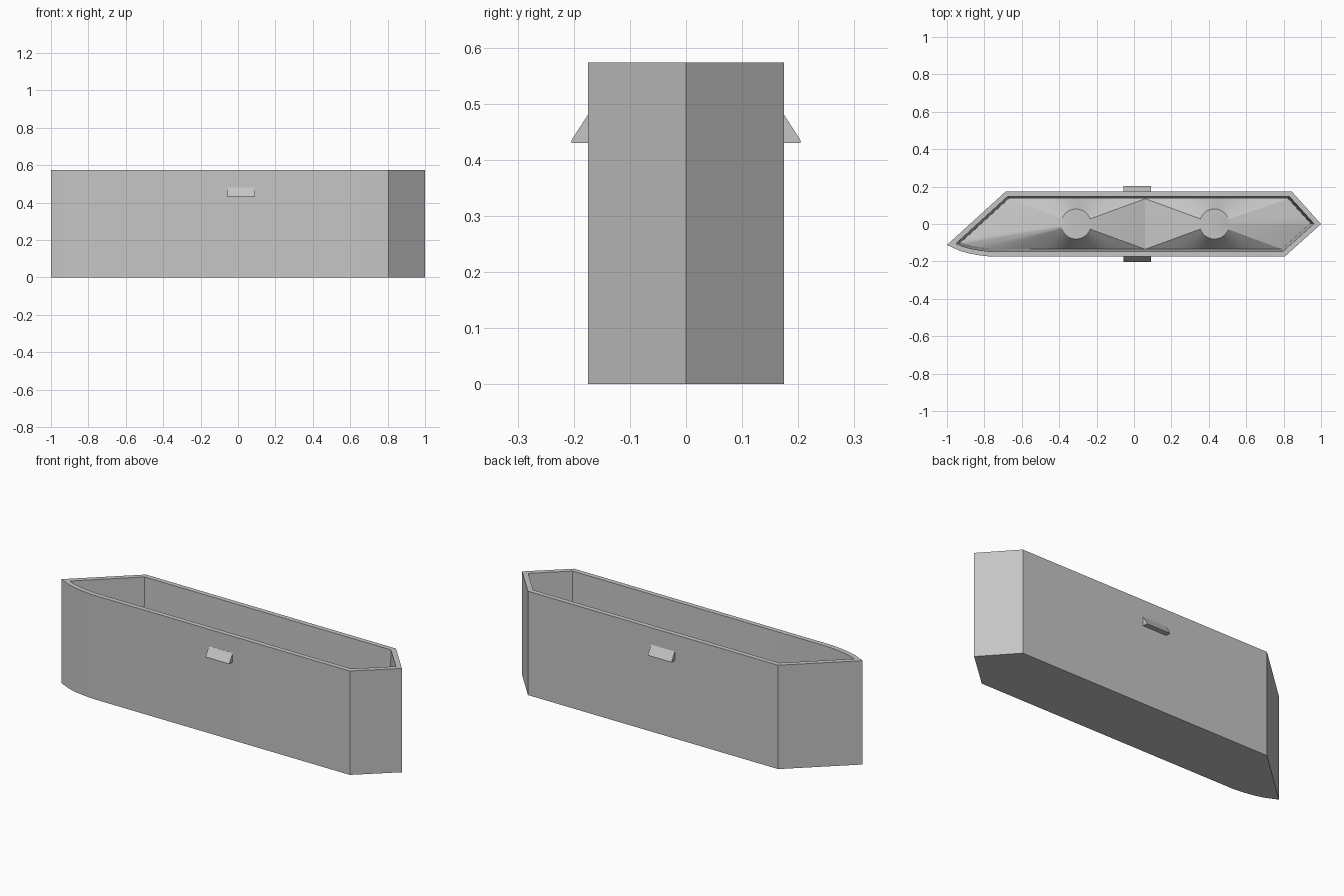
import bpy, bmesh, math
from mathutils import Vector

if "Cube" in bpy.data.objects:
    bpy.data.objects.remove(bpy.data.objects["Cube"])

H = 0.573          # height of the box
FLOOR = 0.05       # floor level along the inner walls
PEG = 0.14         # level of the round mound tops
MID = 0.06         # x of the valley between the mounds

grey = bpy.data.materials.new("light grey")
grey.diffuse_color = (0.56, 0.56, 0.56, 1)
grey.use_nodes = True
grey.node_tree.nodes["Principled BSDF"].inputs["Base Color"].default_value = grey.diffuse_color

# plan outline, counter-clockwise, with a rounded front left corner
OUTLINE = [(-1, -.112), (-.93, -.144), (-.88, -.158), (-.83, -.167), (-.77, -.174),
           (.805, -.175), (1, 0), (.842, .175), (-.685, .175)]


def inset(points, d):
    """Move every edge of a counter-clockwise polygon inwards by d."""
    out = []
    for i, p in enumerate(points):
        p = Vector(p)
        a = (p - Vector(points[i - 1])).normalized()
        b = (Vector(points[(i + 1) % len(points)]) - p).normalized()
        na, nb = Vector((-a.y, a.x)), Vector((-b.y, b.x))
        out.append(p + (na + nb) * d / (1 + na.dot(nb)))
    return out


def finish(name, bm, angle=25):
    bmesh.ops.remove_doubles(bm, verts=bm.verts, dist=1e-5)
    bmesh.ops.recalc_face_normals(bm, faces=bm.faces)
    mesh = bpy.data.meshes.new(name)
    bm.to_mesh(mesh)
    bm.free()
    mesh.materials.append(grey)
    ob = bpy.data.objects.new(name, mesh)
    bpy.context.collection.objects.link(ob)
    bpy.ops.object.select_all(action='DESELECT')
    ob.select_set(True)
    bpy.context.view_layer.objects.active = ob
    bpy.ops.object.shade_smooth_by_angle(angle=math.radians(angle))
    return ob


# open box: base, outer wall, rim and slightly tapered inner wall
inner = inset(OUTLINE, .04)
bm = bmesh.new()
loops = [[bm.verts.new((p[0], p[1], z)) for p in pts] for pts, z in
         ((OUTLINE, 0), (OUTLINE, H), (inset(OUTLINE, .027), H), (inner, FLOOR))]
n = len(OUTLINE)
for lo, hi in zip(loops, loops[1:]):
    for i in range(n):
        j = (i + 1) % n
        bm.faces.new((lo[i], lo[j], hi[j], hi[i]))
bm.faces.new(loops[0])
bm.faces.new(loops[-1])
finish("box_shell", bm)


def reach(cx, ang):
    """Point where a ray from a mound centre meets the inner wall or the valley."""
    d = Vector((math.cos(ang), math.sin(ang)))
    c = Vector((cx, 0))
    best = 9.0
    for i in range(n):
        p, q = inner[i], inner[(i + 1) % n]
        e = q - p
        den = d.cross(e)
        if abs(den) > 1e-9:
            t = (p - c).cross(e) / den
            s = (p - c).cross(d) / den
            if t > 0 and -1e-6 <= s <= 1 + 1e-6:
                best = min(best, t)
    side = MID - cx
    if d.x * side > 1e-9:
        best = min(best, side / d.x)
    return c + d * best


# two flat-topped mounds that flare out to fill the floor
for name, cx in (("left_floor_mound", -.31), ("right_floor_mound", .43)):
    angles = [math.tau * k / 48 - math.pi for k in range(48)]
    corners = [p for p in inner if (p.x - MID) * (cx - MID) > 0]
    corners += [Vector((MID, y)) for y in (inner[5].y, inner[7].y)]
    angles += [math.atan2(p.y, p.x - cx) for p in corners]
    angles = sorted(set(round(a, 6) for a in angles))
    bm = bmesh.new()
    top = [bm.verts.new((cx + .08 * math.cos(a), .08 * math.sin(a), PEG)) for a in angles]
    rim = [bm.verts.new((*reach(cx, a), FLOOR + .001)) for a in angles]
    bm.faces.new(top)
    for i in range(len(angles)):
        j = (i + 1) % len(angles)
        bm.faces.new((rim[i], rim[j], top[j], top[i]))
    bm.faces.new(rim)
    finish(name, bm)

# wedge catches on the front and back walls
for name, s in (("front_catch", -1), ("back_catch", 1)):
    bm = bmesh.new()
    profile = ((.17, .43), (.204, .43), (.204, .435), (.175, .48), (.17, .48))
    ends = [[bm.verts.new((x, s * y, z)) for y, z in profile] for x in (-.055, .09)]
    for end in ends:
        bm.faces.new(end)
    for i in range(5):
        j = (i + 1) % 5
        bm.faces.new((ends[0][i], ends[0][j], ends[1][j], ends[1][i]))
    finish(name, bm)
